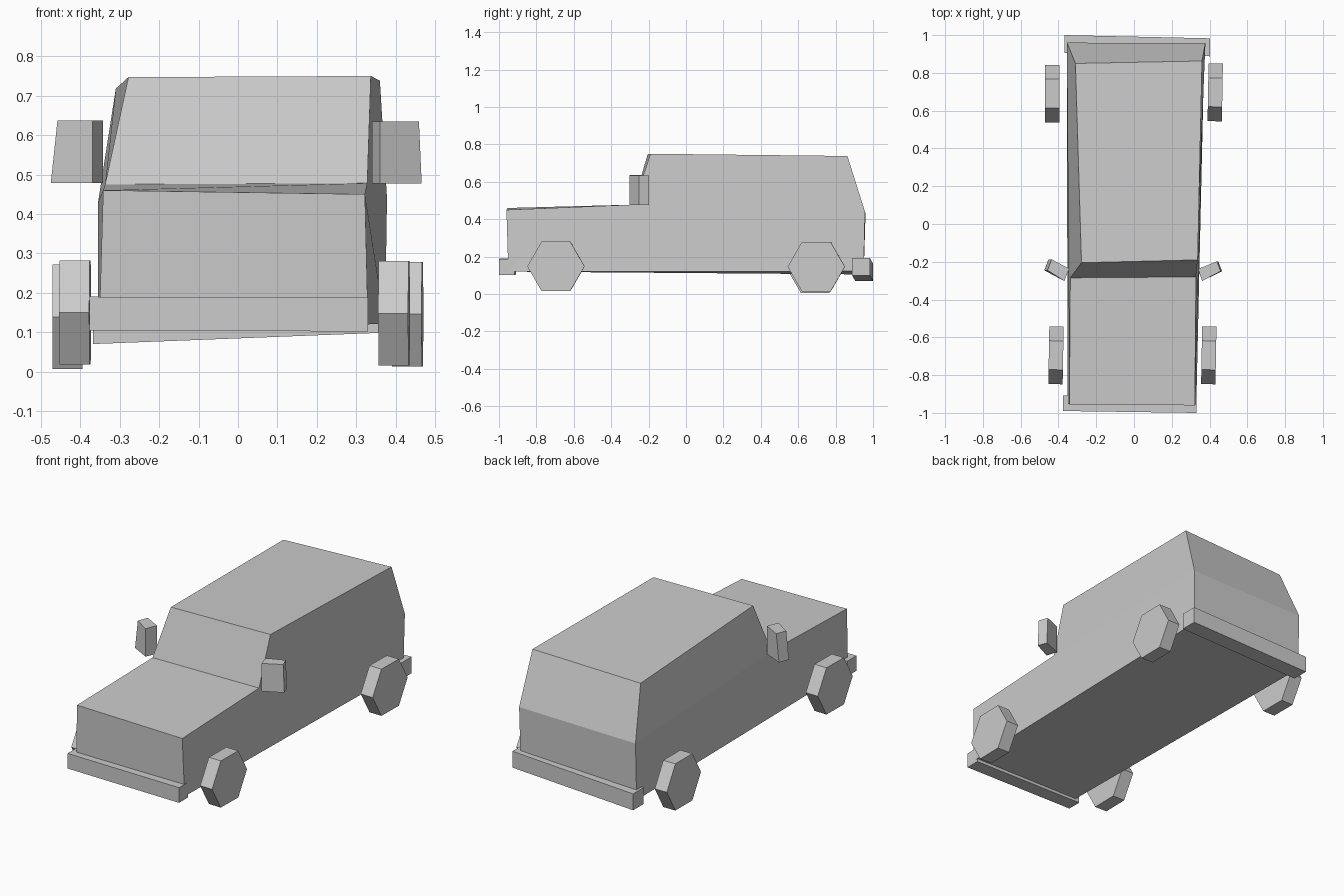
import bpy, bmesh, math
from mathutils import Vector

if "Cube" in bpy.data.objects:
    bpy.data.objects.remove(bpy.data.objects["Cube"])


def make_object(name, verts, faces):
    bm = bmesh.new()
    vs = [bm.verts.new(v) for v in verts]
    for f in faces:
        bm.faces.new([vs[i] for i in f])
    bmesh.ops.recalc_face_normals(bm, faces=bm.faces)
    mesh = bpy.data.meshes.new(name)
    bm.to_mesh(mesh)
    bm.free()
    ob = bpy.data.objects.new(name, mesh)
    bpy.context.collection.objects.link(ob)
    return ob


def loft(name, start, end, sides=None):
    """Bridge two matching closed outlines; sides splits the end caps."""
    n = len(start)
    sides = sides or [tuple(range(n))]
    faces = [(i, (i + 1) % n, n + (i + 1) % n, n + i) for i in range(n)]
    faces += sides + [tuple(i + n for i in f) for f in sides]
    return make_object(name, list(start) + list(end), faces)


# Body: slightly uneven left and right side outlines, split at the belt line
left = [(-0.352, -0.95, 0.12), (-0.342, -0.955, 0.46), (-0.337, -0.285, 0.475),
        (-0.278, -0.205, 0.747), (-0.31, 0.85, 0.718), (-0.355, 0.96, 0.43),
        (-0.355, 0.95, 0.105)]
right = [(0.33, -0.95, 0.12), (0.322, -0.96, 0.45), (0.328, -0.28, 0.478),
         (0.337, -0.19, 0.75), (0.36, 0.863, 0.738), (0.378, 0.957, 0.44),
         (0.373, 0.95, 0.122)]
loft("body", left, right, [(0, 1, 2, 5, 6), (2, 3, 4, 5)])


# Bumpers: bars with independently placed ends
def bumper(name, x0, y0, z0, x1, y1, z1, depth, height):
    def end(x, y, z):
        return [(x, y, z), (x, y + depth, z),
                (x, y + depth, z + height), (x, y, z + height)]
    return loft(name, end(x0, y0, z0), end(x1, y1, z1))


bumper("front_bumper", -0.377, -0.99, 0.104, 0.33, -1.0, 0.102, 0.082, 0.086)
bumper("rear_bumper", -0.368, 0.905, 0.07, 0.402, 0.888, 0.1, 0.095, 0.093)


# Wheels: six-sided drums across the x axis
def wheel(name, x, y, z, turn):
    def ring(dx):
        return [(dx, 0.153 * math.cos(math.pi * k / 3),
                 0.153 * math.sin(math.pi * k / 3)) for k in range(6)]
    ob = loft(name, ring(-0.038), ring(0.038))
    ob.location = (x, y, z)
    ob.rotation_euler.z = math.radians(turn)


wheel("front_left_wheel", -0.413, -0.695, 0.15, -1)
wheel("front_right_wheel", 0.396, -0.695, 0.148, -1)
wheel("rear_left_wheel", -0.432, 0.69, 0.139, 0)
wheel("rear_right_wheel", 0.43, 0.697, 0.146, -1)


# Wing mirrors: angled blocks narrowing toward the top outer edge
def mirror(name, corners, z0, z1, shift):
    base = [(x, y, z0) for x, y in corners]
    top = [(x + (shift if i < 2 else 0), y, z1) for i, (x, y) in enumerate(corners)]
    loft(name, base, top)


mirror("left_mirror", [(-0.475, -0.245), (-0.453, -0.187), (-0.343, -0.237), (-0.369, -0.302)],
       0.478, 0.637, 0.017)
mirror("right_mirror", [(0.466, -0.25), (0.446, -0.198), (0.34, -0.238), (0.36, -0.302)],
       0.477, 0.635, -0.007)
